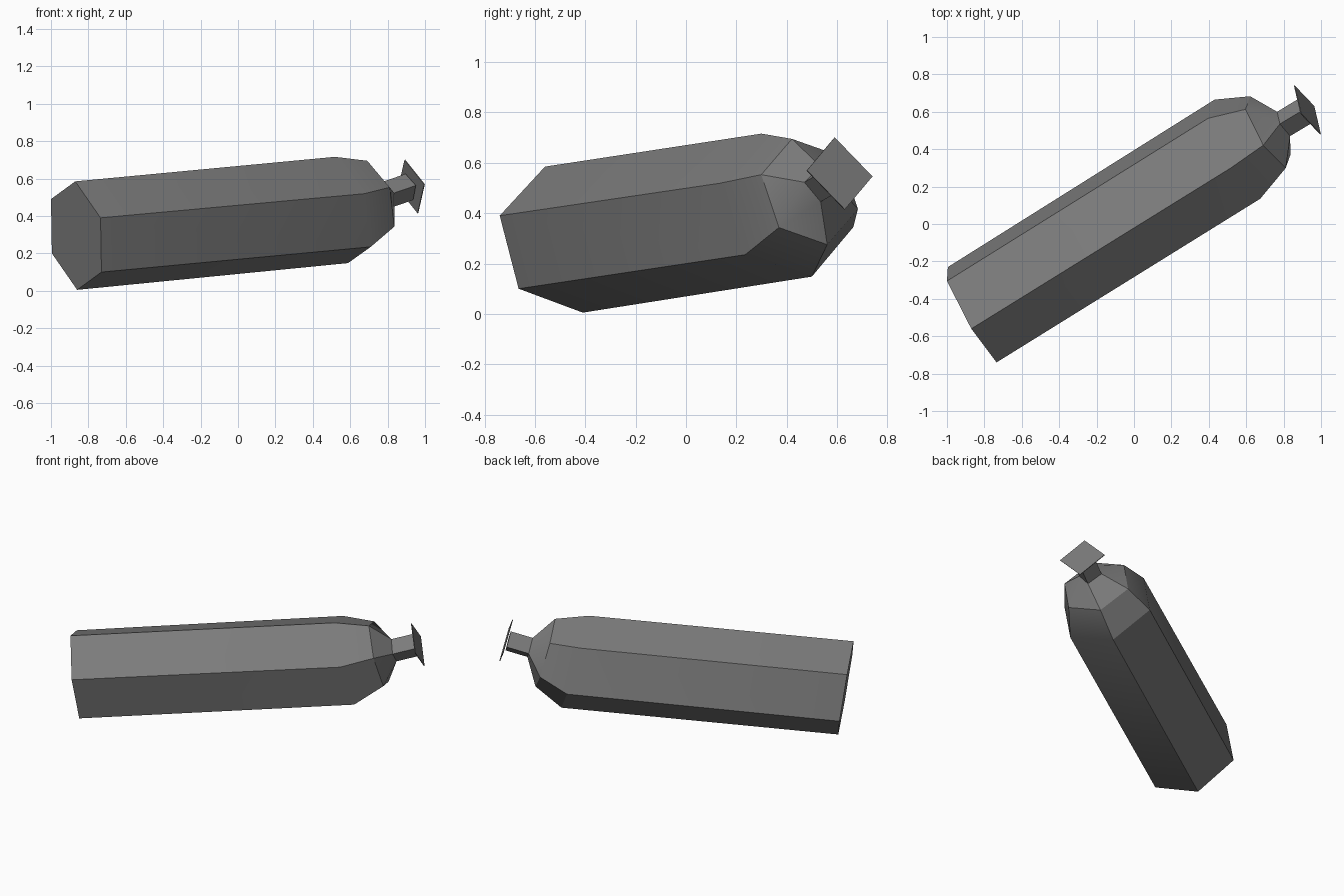
import bpy, bmesh, math
from mathutils import Vector

old = bpy.data.objects.get("Cube")
if old:
    bpy.data.objects.remove(old, do_unlink=True)

GREY = (0.2, 0.2, 0.2, 1)
mat = bpy.data.materials.new("dark_grey_metal")
mat.use_nodes = True
mat.diffuse_color = GREY
mat.node_tree.nodes["Principled BSDF"].inputs["Base Color"].default_value = GREY


def ring(centre, *half):
    """Point-symmetric ring: the given offsets, then their opposites."""
    c = Vector(centre)
    offsets = [Vector(h) for h in half]
    return [c + o for o in offsets] + [c - o for o in offsets]


def hexagon(centre, a, c):
    """Hexagon spanned by two corner offsets."""
    return ring(centre, a, Vector(a) + Vector(c), c)


def loft(name, rings, smooth_angle):
    """Skin a list of rings and close both ends."""
    bm = bmesh.new()
    loops = [[bm.verts.new(p) for p in r] for r in rings]
    n = len(loops[0])
    for low, high in zip(loops, loops[1:]):
        for i in range(n):
            j = (i + 1) % n
            bm.faces.new((low[i], low[j], high[j], high[i]))
    bm.faces.new(loops[0][::-1])
    bm.faces.new(loops[-1])
    bmesh.ops.remove_doubles(bm, verts=bm.verts, dist=0.0005)
    bmesh.ops.recalc_face_normals(bm, faces=bm.faces)
    mesh = bpy.data.meshes.new(name)
    bm.to_mesh(mesh)
    bm.free()
    mesh.materials.append(mat)
    obj = bpy.data.objects.new(name, mesh)
    bpy.context.collection.objects.link(obj)
    bpy.ops.object.select_all(action='DESELECT')
    obj.select_set(True)
    bpy.context.view_layer.objects.active = obj
    bpy.ops.object.shade_smooth_by_angle(angle=math.radians(smooth_angle))
    return obj


# Square neck section, shared by the tank top and the valve
neck_up = (-0.02, 0.0, 0.07)
neck_side = (0.035, -0.065, 0.008)
neck_base = (0.80, 0.535, 0.515)

# Six-sided tank lying tilted, narrowing from shoulder to neck
loft("tank_body", [
    hexagon((-0.865, -0.485, 0.295), (-0.005, -0.075, 0.29), (0.135, -0.18, -0.195)),
    hexagon((0.553, 0.40, 0.432), (-0.035, -0.10, 0.284), (0.157, -0.165, -0.197)),
    hexagon((0.716, 0.491, 0.485), (-0.025, -0.07, 0.21), (0.12, -0.122, -0.142)),
    ring(neck_base, neck_up, neck_side, neck_side),
], 30)

# Square neck with a flat square valve plate on its end
loft("valve_neck", [
    ring(neck_base, neck_up, neck_side),
    ring((0.916, 0.605, 0.555), neck_up, neck_side),
], 20)
loft("valve_plate", [
    ring((0.925, 0.609, 0.557), (-0.035, -0.02, 0.143), (0.07, -0.13, 0.012)),
    ring((0.929, 0.611, 0.558), (-0.035, -0.02, 0.143), (0.07, -0.13, 0.012)),
], 20)
